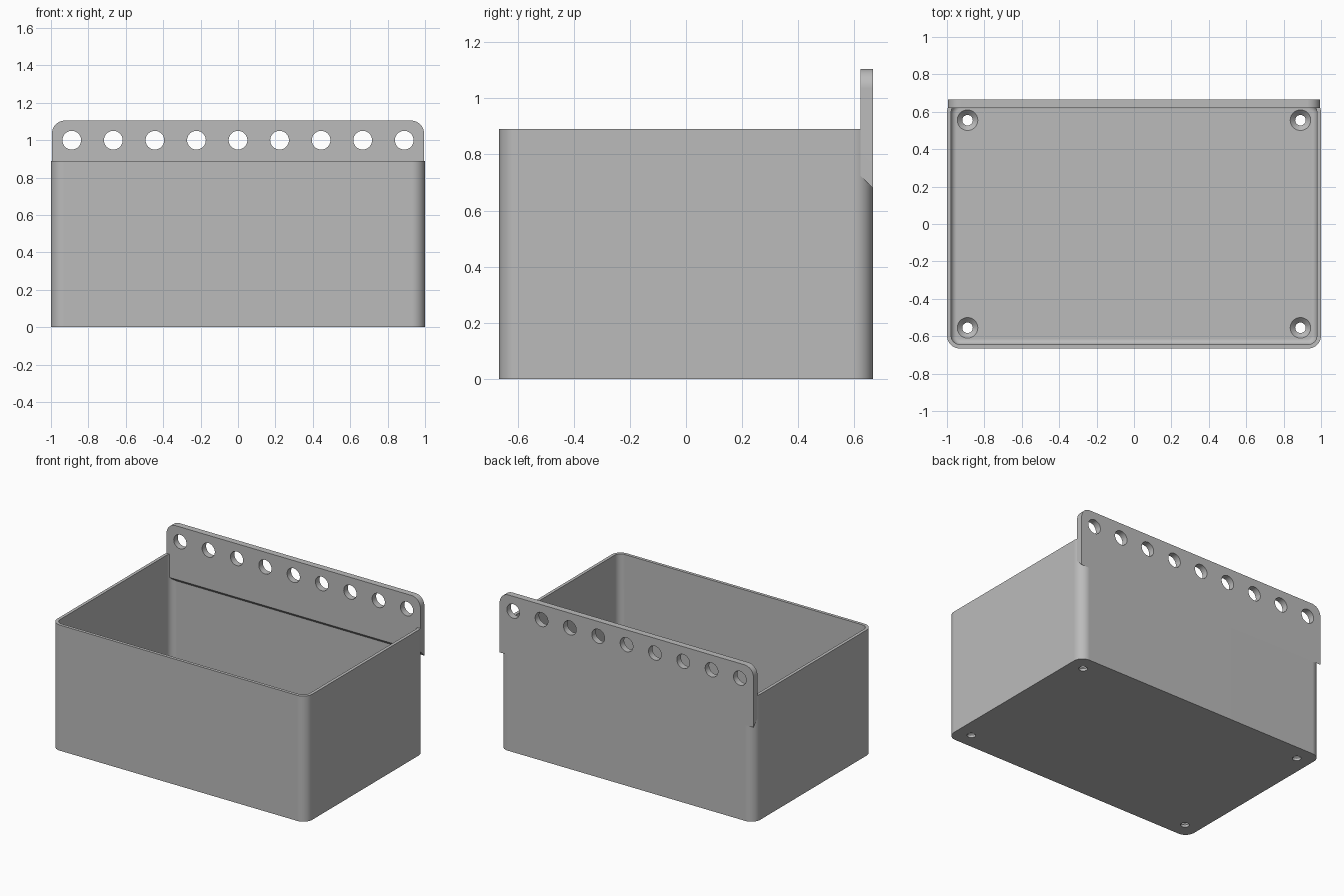
import bpy, bmesh
from math import pi, sin, cos, radians

cube = bpy.data.objects.get("Cube")
if cube:
    bpy.data.objects.remove(cube, do_unlink=True)

# Overall sizes
HX, HY, HEIGHT = 1.0, 0.666, 0.89
WALL, FLOOR, CORNER, FILLET = 0.022, 0.044, 0.07, 0.03
PLATE_FRONT, PLATE_TOP, PLATE_BOTTOM = 0.621, 1.105, 0.68

grey = bpy.data.materials.new("grey plastic")
grey.use_nodes = True
colour = (0.5, 0.5, 0.5, 1)
grey.diffuse_color = colour
grey.node_tree.nodes["Principled BSDF"].inputs["Base Color"].default_value = colour


def make_object(name, bm):
    bmesh.ops.recalc_face_normals(bm, faces=bm.faces[:])
    mesh = bpy.data.meshes.new(name)
    bm.to_mesh(mesh)
    bm.free()
    mesh.materials.append(grey)
    ob = bpy.data.objects.new(name, mesh)
    bpy.context.collection.objects.link(ob)
    return ob


def arc(cx, cy, r, start, steps=10):
    """Quarter circle of points."""
    return [(cx + r * cos(start + pi / 2 * i / steps),
             cy + r * sin(start + pi / 2 * i / steps)) for i in range(steps + 1)]


def rounded_rect(hx, hy, r):
    pts = []
    for i, (sx, sy) in enumerate([(1, 1), (-1, 1), (-1, -1), (1, -1)]):
        pts += arc(sx * (hx - r), sy * (hy - r), r, i * pi / 2)
    return pts


def loft(bm, rings):
    """Skin closed rings of 3D points and cap both ends."""
    loops = [[bm.verts.new(p) for p in ring] for ring in rings]
    for a, b in zip(loops, loops[1:]):
        for i in range(len(a)):
            j = (i + 1) % len(a)
            bm.faces.new((a[i], a[j], b[j], b[i]))
    bm.faces.new(loops[0])
    bm.faces.new(loops[-1])


def lathe(bm, x, y, profile, steps=32):
    """Upright turned solid from (radius, z) pairs."""
    loft(bm, [[(x + r * cos(2 * pi * i / steps), y + r * sin(2 * pi * i / steps), z)
               for i in range(steps)] for r, z in profile])


def cut(ob, cutter):
    mod = ob.modifiers.new("holes", 'BOOLEAN')
    mod.operation, mod.solver, mod.object = 'DIFFERENCE', 'EXACT', cutter
    select(ob)
    bpy.ops.object.modifier_apply(modifier=mod.name)
    bpy.data.objects.remove(cutter, do_unlink=True)


def select(ob):
    bpy.ops.object.select_all(action='DESELECT')
    ob.select_set(True)
    bpy.context.view_layer.objects.active = ob


def finish(ob):
    select(ob)
    bpy.ops.object.shade_smooth_by_angle(angle=radians(30))
    mod = ob.modifiers.new("flat walls", 'WEIGHTED_NORMAL')
    mod.keep_sharp = True


# Open box: outer wall, rim, inner wall, filleted floor
sections = [(0, 0), (0, HEIGHT), (WALL, HEIGHT)]
for i in range(7):
    a = pi / 2 * i / 6
    sections.append((WALL + FILLET * (1 - cos(a)), FLOOR + FILLET * (1 - sin(a))))
bm = bmesh.new()
loft(bm, [[(x, y, z) for x, y in
           rounded_rect(HX - inset, HY - inset, max(CORNER - inset, 0.012))]
          for inset, z in sections])
box = make_object("box", bm)

# Countersunk screw holes in the floor corners
bm = bmesh.new()
for sx in (-1, 1):
    for sy in (-1, 1):
        lathe(bm, sx * 0.89, sy * 0.555,
              [(0.028, -0.05), (0.028, 0.017), (0.055, FLOOR), (0.055, 0.1)])
cut(box, make_object("screw_hole_cutter", bm))
finish(box)

# Hanging plate on the back: rounded top corners, sloped underside
half = 0.995
outline = arc(half - CORNER, PLATE_TOP - CORNER, CORNER, 0)
outline += arc(CORNER - half, PLATE_TOP - CORNER, CORNER, pi / 2)
outline += [(-half, PLATE_BOTTOM), (half, PLATE_BOTTOM)]
slope = HY - PLATE_FRONT
bm = bmesh.new()
loft(bm, [[(x, HY, z) for x, z in outline],
          [(x, PLATE_FRONT, z + (slope if z == PLATE_BOTTOM else 0)) for x, z in outline]])
plate = make_object("hanging_plate", bm)

# Row of nine round holes
bm = bmesh.new()
for k in range(-4, 5):
    ring = [(k * 0.2222 + 0.05 * cos(2 * pi * i / 40), 1.0 + 0.05 * sin(2 * pi * i / 40))
            for i in range(40)]
    loft(bm, [[(x, y, z) for x, z in ring] for y in (0.5, 0.8)])
cut(plate, make_object("plate_hole_cutter", bm))
finish(plate)
